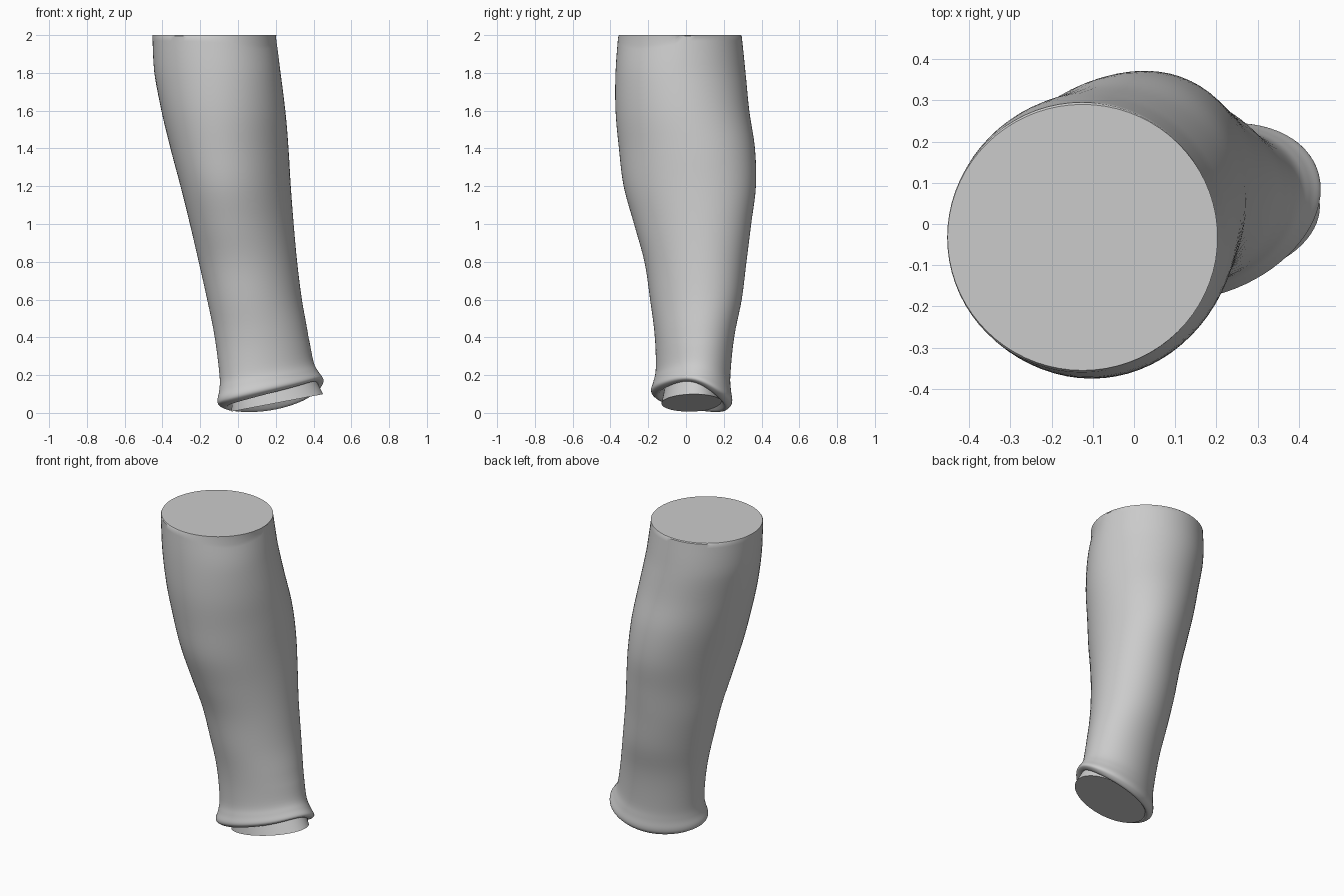
import bpy
import bmesh
from math import sin, cos, pi, exp

SEGMENTS = 72
STEPS = 5

cube = bpy.data.objects.get("Cube")
if cube:
    bpy.data.objects.remove(cube, do_unlink=True)

grey = bpy.data.materials.new("plain_grey")
grey.use_nodes = True
grey.diffuse_color = (0.6, 0.6, 0.6, 1)
grey.node_tree.nodes["Principled BSDF"].inputs["Base Color"].default_value = (0.6, 0.6, 0.6, 1)


def section(t, x0, x1, y0, y1, skew):
    """Point on a slanted oval given by its limits."""
    x = (x0 + x1) / 2 + (x1 - x0) / 2 * cos(t) + skew * sin(t)
    return x, (y0 + y1) / 2 + (y1 - y0) / 2 * sin(t)


def hem_height(t):
    return 0.081 + 0.06 * cos(t) - 0.03 * sin(t) + 0.011 * cos(2 * t) + 0.02 * max(0, cos(t)) ** 6


def smooth_rows(rows):
    """Catmull-Rom interpolation between the key sections."""
    out = []
    for i in range(len(rows) - 1):
        a, b, c, d = rows[max(i - 1, 0)], rows[i], rows[i + 1], rows[min(i + 2, len(rows) - 1)]
        for s in range(STEPS):
            u = s / STEPS
            out.append([q + u / 2 * (r - p + u * (2 * p - 5 * q + 4 * r - w + u * (3 * (q - r) + w - p)))
                        for p, q, r, w in zip(a, b, c, d)])
    return out + [rows[-1]]


def loft(name, rings, cap_start=False, cap_end=False):
    bm = bmesh.new()
    loops = [[bm.verts.new(p) for p in ring] for ring in rings]
    for low, high in zip(loops, loops[1:]):
        for i in range(SEGMENTS):
            j = (i + 1) % SEGMENTS
            bm.faces.new((low[i], low[j], high[j], high[i]))
    if cap_start:
        bm.faces.new(loops[0][::-1])
    if cap_end:
        bm.faces.new(loops[-1])
    mesh = bpy.data.meshes.new(name)
    bm.to_mesh(mesh)
    bm.free()
    mesh.materials.append(grey)
    obj = bpy.data.objects.new(name, mesh)
    bpy.context.collection.objects.link(obj)
    bpy.ops.object.select_all(action="DESELECT")
    obj.select_set(True)
    bpy.context.view_layer.objects.active = obj
    bpy.ops.object.shade_smooth_by_angle(angle=0.6)
    return obj


angles = [2 * pi * i / SEGMENTS for i in range(SEGMENTS)]

# Key sections from hem to top: height, x limits, y limits, slant
keys = [
    (0.06, -0.02, 0.40, -0.10, 0.17, 0.05),
    (-0.01, -0.05, 0.41, -0.145, 0.205, 0.06),
    (0.00, -0.09, 0.435, -0.175, 0.235, 0.07),
    (0.03, -0.10, 0.443, -0.185, 0.245, 0.07),
    (0.09, -0.092, 0.42, -0.172, 0.238, 0.06),
    (0.18, -0.093, 0.395, -0.16, 0.235, 0.05),
    (0.4, -0.12, 0.37, -0.165, 0.255, 0.04),
    (0.6, -0.16, 0.335, -0.19, 0.295, 0.04),
    (0.8, -0.205, 0.31, -0.22, 0.32, 0.04),
    (1.0, -0.25, 0.29, -0.275, 0.345, 0.05),
    (1.2, -0.30, 0.275, -0.33, 0.37, 0.05),
    (1.4, -0.355, 0.265, -0.355, 0.365, 0.04),
    (1.6, -0.405, 0.25, -0.373, 0.335, 0.02),
    (1.8, -0.443, 0.225, -0.373, 0.315, 0),
    (1.95, -0.453, 0.20, -0.36, 0.295, 0),
]

# Limb shell, with a slanted hem below and a dipping rim above
rings = []
for z, *limits in smooth_rows(keys):
    ring = []
    for t in angles:
        x, y = section(t, *limits)
        h = z
        if z < 0.4:
            h = hem_height(t) + z / 0.4 * (0.4 - hem_height(t))
        elif z > 1.8:
            dip = 0.05 * exp(-((t - 1.78 * pi) / 0.7) ** 2)
            h = 1.8 + (z - 1.8) / 0.15 * (0.195 - dip)
        ring.append((x, y, h))
    rings.append(ring)
rings.append([(*section(t, -0.452, 0.203, -0.355, 0.29, 0), 2.0) for t in angles])
loft("limb_shell", rings, cap_end=True)

# Inner stump, cut on a slant below the hem
stump = []
for limits, lift in (((-0.035, 0.45, -0.13, 0.19, 0.02), 0), ((-0.02, 0.40, -0.11, 0.18, 0.04), 0.1)):
    ring = []
    for t in angles:
        x, y = section(t, *limits)
        ring.append((x, y, 0.007 + 0.19 * (x + 0.035) + lift))
    stump.append(ring)
loft("inner_stump", stump, cap_start=True)
